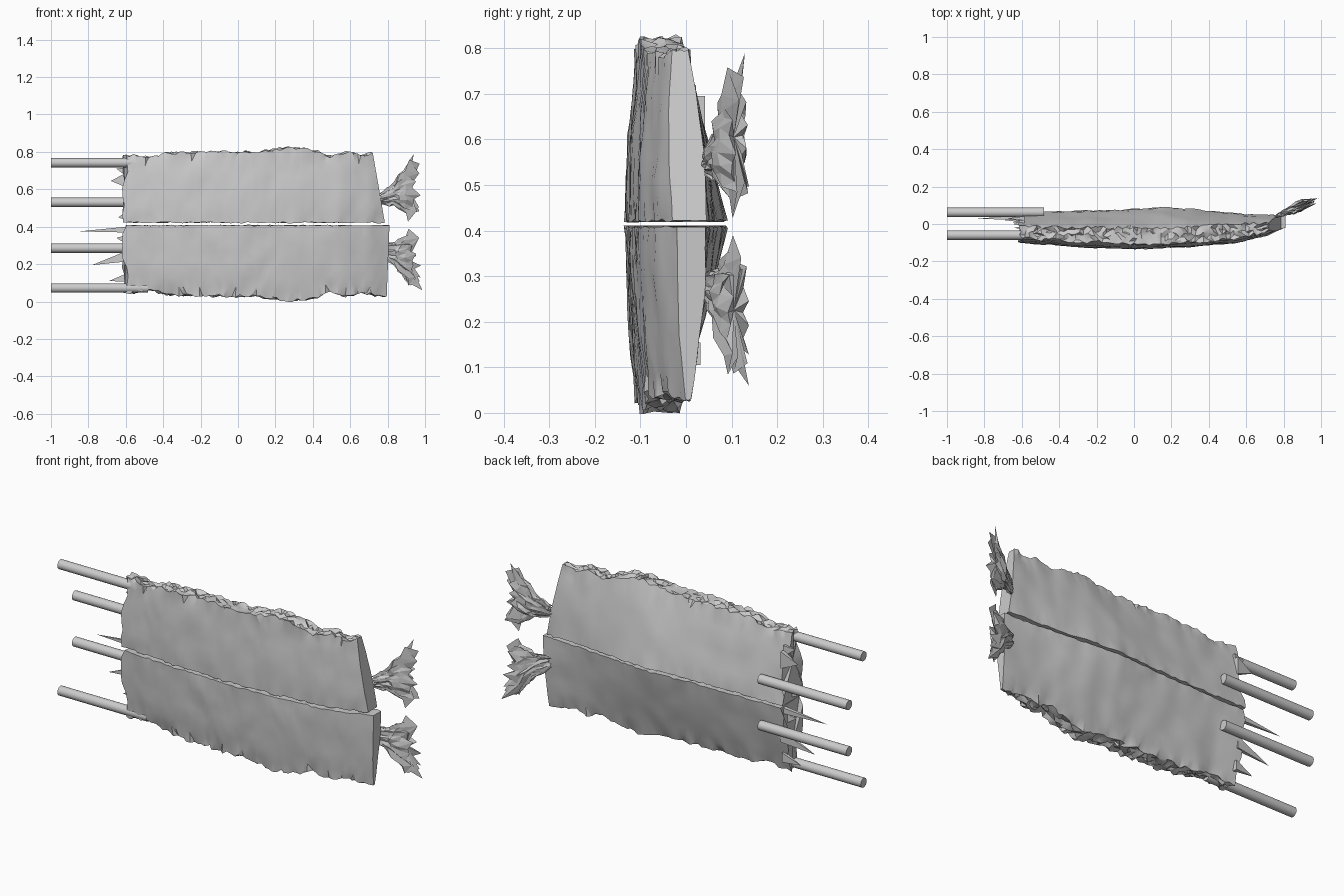
import bpy, bmesh, math, random
from mathutils import Vector, noise

if "Cube" in bpy.data.objects:
    bpy.data.objects.remove(bpy.data.objects["Cube"])

random.seed(4)
MID = 0.415          # height of the seam between both halves


def lerp_table(x, table):
    for (x0, v0), (x1, v1) in zip(table, table[1:]):
        if x <= x1:
            t = max(0, (x - x0) / (x1 - x0))
            return v0 + (v1 - v0) * t
    return table[-1][1]


def finish(bm, name, angle=None):
    bmesh.ops.recalc_face_normals(bm, faces=bm.faces)
    mesh = bpy.data.meshes.new(name)
    bm.to_mesh(mesh)
    bm.free()
    ob = bpy.data.objects.new(name, mesh)
    bpy.context.collection.objects.link(ob)
    if angle:
        bpy.ops.object.select_all(action='DESELECT')
        ob.select_set(True)
        bpy.context.view_layer.objects.active = ob
        bpy.ops.object.shade_smooth_by_angle(angle=math.radians(angle))
    return ob


# profiles along x: front and back depth at the seam, and the half height
FRONT = [(-.6, -.10), (-.3, -.123), (0, -.133), (.3, -.123), (.55, -.10), (.7, -.065), (.81, -.02)]
BACK = [(-.6, .065), (-.2, .07), (0, .078), (.15, .09), (.3, .08), (.6, .052), (.81, .045)]
RIM_BACK = [(-.6, -.01), (-.3, -.02), (.2, -.02), (.6, 0), (.81, .01)]
HEIGHT = [(-.6, .37), (-.55, .365), (-.47, .35), (-.38, .378), (-.1, .385), (.1, .385),
          (.28, .41), (.4, .395), (.5, .36), (.57, .385), (.66, .365), (.73, .385), (.81, .39)]


# one half of the slab: closed cross-sections lofted along x
def slab(name, side, seam_end, rim_end):
    bm = bmesh.new()
    n, m, rim = 64, 8, 4
    rings = []
    for i in range(n + 1):
        u = i / n
        ring = []

        def add(t, y_of, rough=0.0, jag=0.0):
            x = -.6 + u * (seam_end + (rim_end - seam_end) * t + .6)
            h = lerp_table(x, HEIGHT)
            z = MID + side * (.007 + t * (h - .007))
            p = Vector((x, y_of(x), z))
            d = noise.noise_vector(p * 9 + Vector((0, 0, side)))
            p.y += d.y * .006
            if i not in (0, n):
                p += Vector((random.uniform(-.3, .3), random.uniform(-1, 1),
                             random.uniform(-1, 1))) * rough
            if i == 0:
                p.x += random.uniform(-.022, .014)
            ring.append(bm.verts.new(p))

        for k in range(m + 1):       # front face, seam to rim
            t = k / m
            add(t, lambda x: lerp_table(x, FRONT) + .025 * t * t, .004 if k == 0 else (.01 if k == m else .0015))
        for k in range(1, rim):      # torn rim
            s = k / rim
            add(1.0 - .02 * abs(2 * s - 1),
                lambda x: (lerp_table(x, FRONT) + .025) * (1 - s) + lerp_table(x, RIM_BACK) * s, .012)
        for k in range(m + 1):       # back face, rim to seam
            t = 1 - k / m
            add(t, lambda x: lerp_table(x, BACK) * (1 - t) + lerp_table(x, RIM_BACK) * t + .03 * t * (1 - t),
                .008 if k == 0 else (.003 if k == m else 0))
        rings.append(ring)
    for a, b in zip(rings, rings[1:]):
        for k in range(len(a)):
            q = (k + 1) % len(a)
            bm.faces.new((a[k], a[q], b[q], b[k]))
    for ring in (rings[0], rings[-1]):      # end caps
        c = bm.verts.new(sum((v.co for v in ring), Vector()) / len(ring))
        for k in range(len(ring)):
            bm.faces.new((ring[k], ring[(k + 1) % len(ring)], c))
    bmesh.ops.triangulate(bm, faces=bm.faces)
    return finish(bm, name, 30)


slab("upper_slab", 1, .785, .72)
slab("lower_slab", -1, .81, .795)


# flared, tattered tuft beyond each half
def tuft(name, side):
    bm = bmesh.new()
    seg = 28
    stations = [(.765, .03, .008), (.80, .05, .015), (.835, .06, .022),
                (.865, .095, .03), (.90, .125, .028), (.935, .135, .02)]
    rings = []
    for i, (x, hz, hy) in enumerate(stations):
        last = i == len(stations) - 1
        ring = []
        for k in range(seg):
            a = 2 * math.pi * k / seg
            r = random.uniform(.72, 1.1)
            px = x + random.uniform(-.012, .012)
            if last:
                px += random.uniform(.0, .045) if k % 2 else random.uniform(-.035, 0)
            z = .135 + .012 * i + math.sin(a) * hz * r
            z = max(z, .012)
            y = .055 + (px - .79) * .42 + math.cos(a) * hy * r + random.uniform(-.005, .005)
            if last and k % 5 == 0:
                z += .06 * math.sin(a)
                z = max(z, .012)
            ring.append(bm.verts.new((px, min(y, .138), MID + side * z)))
        rings.append(ring)
    for a, b in zip(rings, rings[1:]):
        for k in range(seg):
            q = (k + 1) % seg
            bm.faces.new((a[k], a[q], b[q]))
            bm.faces.new((a[k], b[q], b[k]))
    c = bm.verts.new((.91, .105, MID + side * .19))
    for k in range(seg):
        bm.faces.new((rings[-1][k], rings[-1][(k + 1) % seg], c))
    return finish(bm, name)


tuft("upper_tuft", 1)
tuft("lower_tuft", -1)

# long splinters on the left end: tip x, root z, tip z, half width, y
bm = bmesh.new()
splinters = [(-.68, .65, .645, .045, .03), (-.85, .385, .375, .016, .03),
             (-.78, .245, .195, .03, .03), (-.69, .13, .11, .025, .02),
             (-.65, .69, .71, .03, .01), (-.64, .46, .45, .03, -.02), (-.65, .33, .34, .03, 0)]
for tip, z0, z1, w, y in splinters:
    root = [bm.verts.new((-.585, y + dy, z0 + dz)) for dy, dz in ((-.012, -w), (-.012, w), (.012, w), (.012, -w))]
    end = bm.verts.new((tip, y, z1))
    bm.faces.new(root)
    for k in range(4):
        bm.faces.new((root[k], root[(k + 1) % 4], end))
finish(bm, "splinters")

# four rods: outer pair at the front, inner pair at the back
for label, y, z in (("upper_outer", -.06, .742), ("upper_inner", .062, .53),
                    ("lower_inner", .062, .285), ("lower_outer", -.06, .072)):
    bpy.ops.mesh.primitive_cylinder_add(vertices=20, radius=.025, depth=.52,
                                        location=(-.74, y, z), rotation=(0, math.pi / 2, 0))
    bpy.context.object.name = label + "_rod"
    bpy.ops.object.shade_smooth_by_angle(angle=math.radians(30))
